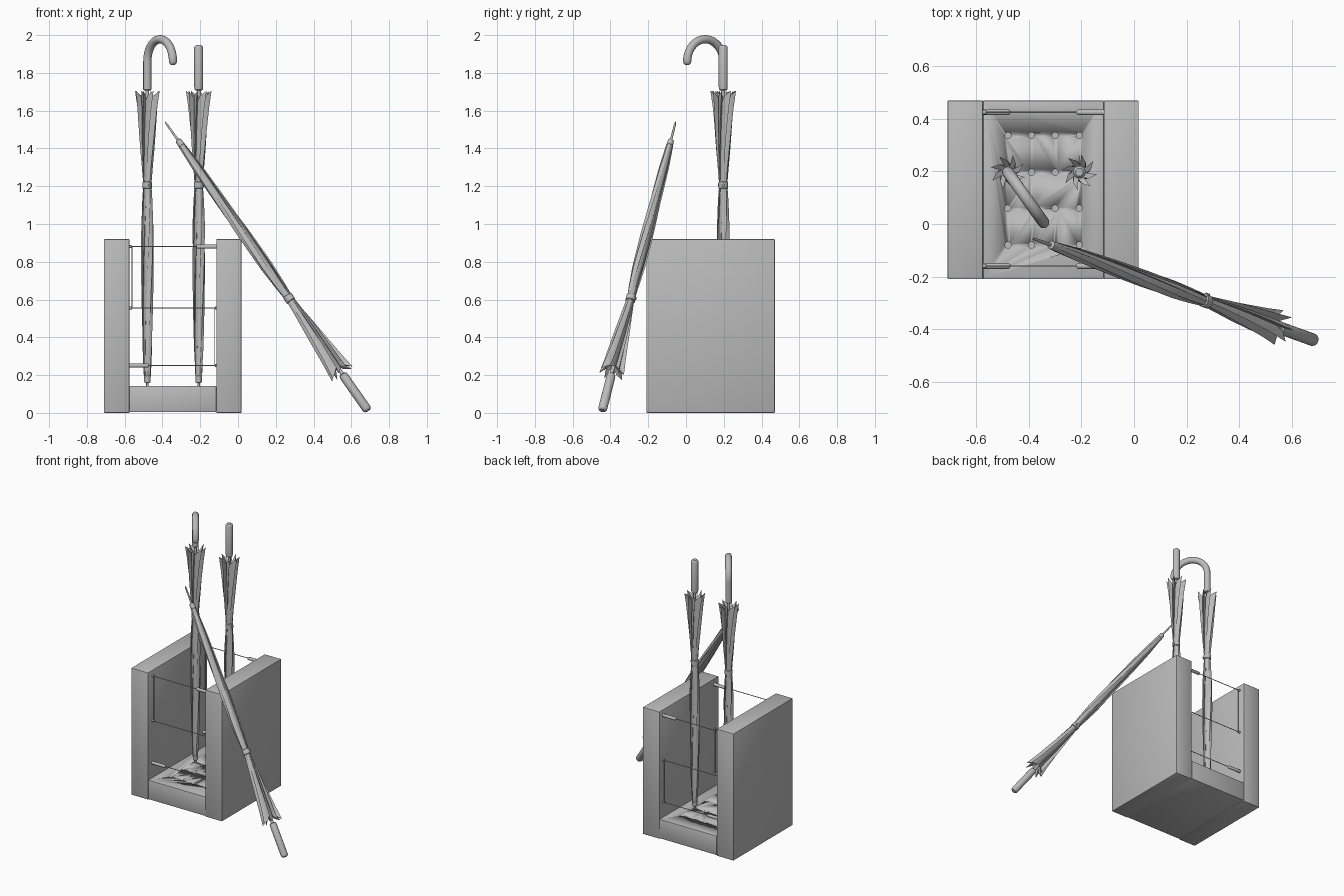
import bpy, bmesh, math
from mathutils import Vector, Matrix

if "Cube" in bpy.data.objects:
    bpy.data.objects.remove(bpy.data.objects["Cube"])

grey = bpy.data.materials.new("light_grey")
grey.diffuse_color = (0.5, 0.5, 0.5, 1)
grey.use_nodes = True
grey.node_tree.nodes["Principled BSDF"].inputs["Base Color"].default_value = grey.diffuse_color


def finish(name, bm, matrix=Matrix(), angle=35):
    bmesh.ops.recalc_face_normals(bm, faces=bm.faces)
    me = bpy.data.meshes.new(name)
    bm.to_mesh(me)
    bm.free()
    me.materials.append(grey)
    me.shade_smooth()
    me.set_sharp_from_angle(angle=math.radians(angle))
    ob = bpy.data.objects.new(name, me)
    bpy.context.collection.objects.link(ob)
    ob.matrix_world = matrix
    return ob


def loft(name, rings, matrix=Matrix(), angle=35):
    """Skin a list of closed rings and cap both ends."""
    bm = bmesh.new()
    vr = [[bm.verts.new(p) for p in r] for r in rings]
    n = len(vr[0])
    for a, b in zip(vr, vr[1:]):
        for i in range(n):
            j = (i + 1) % n
            bm.faces.new((a[i], a[j], b[j], b[i]))
    bm.faces.new(vr[0][::-1])
    bm.faces.new(vr[-1])
    return finish(name, bm, matrix, angle)


def lathe(name, profile, matrix=Matrix(), sides=20):
    rings = [[(r * math.cos(2 * math.pi * i / sides), r * math.sin(2 * math.pi * i / sides), z)
              for i in range(sides)] for r, z in profile]
    return loft(name, rings, matrix)


def box(name, x0, x1, y0, y1, z0, z1, bevel=0.004):
    bm = bmesh.new()
    bmesh.ops.create_cube(bm, size=1)
    for v in bm.verts:
        v.co = ((x0 + x1) / 2 + v.co.x * (x1 - x0), (y0 + y1) / 2 + v.co.y * (y1 - y0),
                (z0 + z1) / 2 + v.co.z * (z1 - z0))
    if bevel:
        bmesh.ops.bevel(bm, geom=bm.edges[:], offset=bevel, segments=2, profile=0.5, affect='EDGES')
    return finish(name, bm)


def rod(name, a, b, r, rounded=0.0):
    a, b = Vector(a), Vector(b)
    d = b - a
    m = Matrix.Translation(a) @ d.to_track_quat('Z', 'Y').to_matrix().to_4x4()
    L, c = d.length, rounded
    prof = [(r, 0), (r, L - c), (r * 0.75, L - c * 0.35), (r * 0.3, L)] if c else [(r, 0), (r, L)]
    return lathe(name, prof, m, 12)


# Stand: two thick side panels and a base block
XL, XR, Y0, Y1 = -0.575, -0.115, -0.21, 0.47
box("left_panel", -0.71, XL, Y0, Y1, 0, 0.92)
box("right_panel", XR, 0.018, Y0, Y1, 0, 0.92)
base = box("base", XL, XR, Y0, Y1, 0.004, 0.143)

# Drainage holes that take the umbrella spikes
HX, HY = (-0.48, -0.39, -0.30, -0.208), (-0.08, 0.06, 0.197, 0.337)
bm = bmesh.new()
for x in HX:
    for y in HY:
        bmesh.ops.create_cone(bm, cap_ends=True, segments=16, radius1=0.012, radius2=0.012, depth=0.2,
                              matrix=Matrix.Translation((x, y, 0.138)))
cutter = finish("hole_cutter", bm)
cutter.hide_render = True
cutter.hide_viewport = True
mod = base.modifiers.new("holes", 'BOOLEAN')
mod.operation = 'DIFFERENCE'
mod.object = cutter
mod.solver = 'EXACT'

# Zigzag wires with end pegs, front and back
ZT, ZM, ZB = 0.88, 0.555, 0.25
for side, y in (("front", -0.16), ("back", 0.425)):
    rod(side + "_upper_peg", (XR, y, ZT), (XR - 0.105, y, ZT), 0.011, 0.008)
    rod(side + "_lower_peg", (XL, y, ZB), (XL + 0.105, y, ZB), 0.011, 0.008)
    xl, xr = XL + 0.014, XR - 0.008
    path = [(XR, ZT), (xl, ZT), (xl, ZM), (xr, ZM), (xr, ZB), (XL, ZB)]
    for k, (p, q) in enumerate(zip(path, path[1:])):
        rod(f"{side}_wire_{k + 1}", (p[0], y, p[1]), (q[0], y, q[1]), 0.0025)
    for k, (x, z) in enumerate(path[1:5]):
        xe = XL if x == xl else XR
        rod(f"{side}_wire_plug_{k + 1}", (xe, y, z), (x, y, z), 0.008, 0.003)

# Rolled canopy profile: distance from tip, outer radius, inner / outer ratio
CANOPY = [(0.125, 0.015, 0.95), (0.16, 0.019, 0.85), (0.3, 0.026, 0.78), (0.5, 0.030, 0.75),
          (0.75, 0.034, 0.74), (0.95, 0.034, 0.74), (1.08, 0.028, 0.77), (1.15, 0.023, 0.85),
          (1.185, 0.023, 0.85), (1.25, 0.028, 0.75), (1.35, 0.037, 0.62), (1.47, 0.047, 0.5),
          (1.58, 0.057, 0.42), (1.665, 0.068, 0.36)]


def canopy_rings():
    pleats, rings = 8, []
    dense = []
    for (z0, r0, k0), (z1, r1, k1) in zip(CANOPY, CANOPY[1:]):
        steps = max(1, round((z1 - z0) / 0.04))
        dense += [(z0 + (z1 - z0) * s / steps, r0 + (r1 - r0) * s / steps, k0 + (k1 - k0) * s / steps)
                  for s in range(steps)]
    dense.append(CANOPY[-1])
    for z, r, k in dense:
        ri, mid = r * k, r * (k + 1) / 2
        drop = 0.05 * max(0, (z - 1.47) / 0.195)       # scalloped hem
        ring = []
        for p in range(pleats):
            for a, rad, f in ((0, ri, 0), (0.5, mid * 0.95, 0.5), (1.1, r, 1), (1.06, mid, 0.5)):
                t = 2 * math.pi * (p + a) / pleats + 1.3 * z
                ring.append((rad * math.cos(t), rad * math.sin(t), z - drop * (1 - f)))
        rings.append(ring)
    # close the hem inward to the shaft
    rings.append([(x * 0.009 / math.hypot(x, y), y * 0.009 / math.hypot(x, y), 1.605)
                  for x, y, z in rings[-1]])
    return rings


def umbrella(name, m, hook):
    loft(name + "_canopy", canopy_rings(), m, 40)
    lathe(name + "_spike", [(0.003, 0), (0.0055, 0.02), (0.0065, 0.13)], m, 12)
    lathe(name + "_ferrule", [(0.010, 0.118), (0.016, 0.122), (0.018, 0.155), (0.014, 0.16)], m)
    lathe(name + "_strap", [(0.02, 1.147), (0.026, 1.15), (0.026, 1.182), (0.02, 1.185)], m)
    rod_m = m @ Matrix.Translation((0.024, 0, 1.1655)) @ Matrix.Rotation(math.pi / 2, 4, 'Y')
    lathe(name + "_strap_button", [(0.010, 0), (0.010, 0.004), (0.006, 0.007)], rod_m, 12)
    lathe(name + "_shaft", [(0.010, 1.55), (0.010, 1.69)], m, 12)
    if not hook:
        lathe(name + "_handle", [(0.017, 1.667), (0.022, 1.672), (0.024, 1.69), (0.024, 1.895),
                                 (0.022, 1.90), (0.0235, 1.905), (0.021, 1.905 - 0.006 + 0.002),
                                 (0.0235, 1.892), (0.022, 1.901), (0.015, 1.907)][:5]
              + [(0.015, 1.907)], m)
        return
    # crook handle: straight stem, then a half circle with a rounded end
    R, zc, rt = 0.117, 1.821, 0.022
    pts = [(0, 1.667, math.pi, 0.8), (0, 1.672, math.pi, 1), (0, 1.74, math.pi, 1)]
    pts += [(R + R * math.cos(a), zc + R * math.sin(a), a, 1)
            for a in (math.pi * (1 - i / 24) for i in range(25))]
    pts += [(2 * R, zc - d, 0, s) for d, s in ((0.008, 0.9), (0.015, 0.7), (0.02, 0.35))]
    rings = []
    for x, z, a, s in pts:
        ring = []
        for i in range(16):
            t = 2 * math.pi * i / 16
            u, v = rt * s * math.cos(t), rt * s * math.sin(t)
            ring.append((x + u * math.cos(a), v, z + u * math.sin(a)))
        rings.append(ring)
    loft(name + "_handle", rings, m)


# Two umbrellas stand in the base holes, the third leans on the right panel
umbrella("crook_umbrella", Matrix.Translation((-0.48, 0.197, 0.04))
         @ Matrix.Rotation(math.atan2(-0.19, 0.135), 4, 'Z'), True)
umbrella("straight_umbrella", Matrix.Translation((-0.208, 0.197, 0.04)), False)
tip, end = Vector((-0.385, -0.055, 1.54)), Vector((0.687, -0.443, 0.014))
umbrella("leaning_umbrella", Matrix.Translation(tip)
         @ (end - tip).to_track_quat('Z', 'Y').to_matrix().to_4x4(), False)
